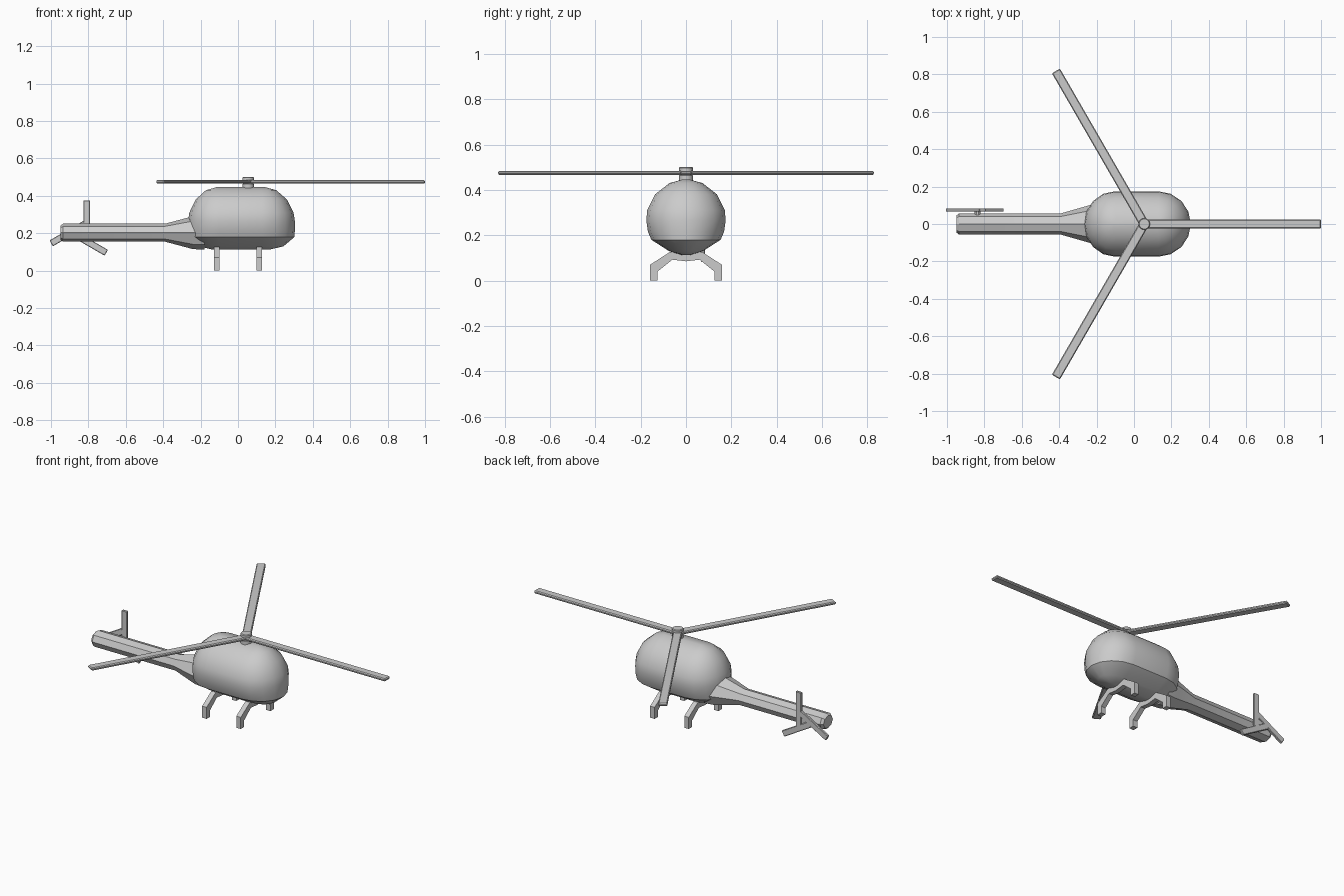
import bpy, bmesh
from math import sin, cos, pi, radians
from mathutils import Matrix, Vector

cube = bpy.data.objects.get("Cube")
if cube:
    bpy.data.objects.remove(cube)

grey = bpy.data.materials.new("plain_grey")
grey.use_nodes = True
colour = (0.6, 0.6, 0.6, 1)
grey.diffuse_color = colour
grey.node_tree.nodes["Principled BSDF"].inputs["Base Color"].default_value = colour


def finish(name, bm, smooth=30):
    """Turn a bmesh into a named object with the shared material."""
    bmesh.ops.recalc_face_normals(bm, faces=bm.faces[:])
    mesh = bpy.data.meshes.new(name)
    bm.to_mesh(mesh)
    bm.free()
    mesh.materials.append(grey)
    obj = bpy.data.objects.new(name, mesh)
    bpy.context.collection.objects.link(obj)
    bpy.ops.object.select_all(action='DESELECT')
    obj.select_set(True)
    bpy.context.view_layer.objects.active = obj
    bpy.ops.object.shade_smooth_by_angle(angle=radians(smooth))
    return obj


def loft(name, rings, smooth=30):
    """Skin a list of equal-length point rings and cap both ends."""
    bm = bmesh.new()
    loops = [[bm.verts.new(p) for p in ring] for ring in rings]
    n = len(loops[0])
    for a, b in zip(loops, loops[1:]):
        for i in range(n):
            j = (i + 1) % n
            bm.faces.new((a[i], a[j], b[j], b[i]))
    bm.faces.new(loops[0])
    bm.faces.new(loops[-1])
    return finish(name, bm, smooth)


def bar(name, size, matrix, bevel):
    """Softly bevelled box."""
    bm = bmesh.new()
    bmesh.ops.create_cube(bm, size=1)
    bmesh.ops.scale(bm, vec=size, verts=bm.verts)
    bmesh.ops.bevel(bm, geom=bm.edges[:], offset=bevel, segments=1, affect='EDGES')
    bm.transform(matrix)
    return finish(name, bm)


# Cabin: stacked capsule outlines, (height, half width, nose reach)
def cabin_ring(z, w, reach):
    front, back = 0.13, -0.10
    arc = [pi * i / 8 - pi / 2 for i in range(9)]
    nose = [(front + (reach - front) * cos(a), w * sin(a), z) for a in arc]
    rear = [(back - (reach - front) * 0.96 * cos(a), -w * sin(a), z) for a in arc]
    return nose + rear


levels = [(0.112, 0.015, 0.165), (0.13, 0.075, 0.243), (0.18, 0.153, 0.302),
          (0.216, 0.168, 0.304), (0.265, 0.175, 0.304), (0.31, 0.171, 0.297),
          (0.38, 0.137, 0.262), (0.43, 0.073, 0.205), (0.446, 0.015, 0.147)]
loft("cabin", [cabin_ring(*level) for level in levels])


# Tail boom: octagon sections flaring into the cabin
def boom_ring(x, w, h, zc=0.203):
    return [(x, w * sin(i * pi / 4), zc + h * cos(i * pi / 4)) for i in range(8)]


loft("tail_boom", [boom_ring(-0.95, 0.045, 0.037), boom_ring(-0.935, 0.057, 0.048),
                   boom_ring(-0.39, 0.057, 0.048), boom_ring(-0.24, 0.10, 0.088),
                   boom_ring(-0.18, 0.11, 0.09)], 25)


# Rotor mast and hub, turned from a profile
def turned(name, profile, matrix, sides=16):
    rings = [[matrix @ Vector((r * cos(2 * pi * i / sides), r * sin(2 * pi * i / sides), z))
              for i in range(sides)] for r, z in profile]
    return loft(name, rings)


hub = Matrix.Translation((0.055, 0, 0))
turned("main_rotor_hub", [(0.031, 0.43), (0.031, 0.463), (0.025, 0.466), (0.025, 0.482),
                          (0.031, 0.484), (0.031, 0.497), (0.027, 0.501)], hub)

# Main rotor blades
for k in range(3):
    spin = Matrix.Rotation(k * 2 * pi / 3, 4, 'Z')
    bar(f"main_blade_{k + 1}", (0.935, 0.05, 0.017),
        hub @ spin @ Matrix.Translation((0.4775, 0, 0.475)), 0.005)

# Tail rotor: three blades set off-centre like a pinwheel
tail_hub = Matrix.Translation((-0.837, 0, 0.206))
turned("tail_rotor_hub", [(0.016, -0.04), (0.016, -0.078)],
       tail_hub @ Matrix.Rotation(pi / 2, 4, 'X'), 10)
for k in range(3):
    spin = Matrix.Rotation(k * 2 * pi / 3, 4, 'Y')
    bar(f"tail_blade_{k + 1}", (0.036, 0.016, 0.21),
        tail_hub @ spin @ Matrix.Translation((0.029, 0.075, 0.065)), 0.003)

# Landing legs: a mirrored arch profile, extruded along x
half = [(0.0, 0.085), (0.06, 0.092), (0.125, 0.04), (0.125, 0.0),
        (0.158, 0.0), (0.158, 0.07), (0.07, 0.127), (0.0, 0.12)]
arch = half + [(-y, z) for y, z in reversed(half[1:-1])]
for name, x in (("front_legs", 0.114), ("rear_legs", -0.114)):
    loft(name, [[(x + s, y, z) for y, z in arch] for s in (-0.015, 0.015)])
